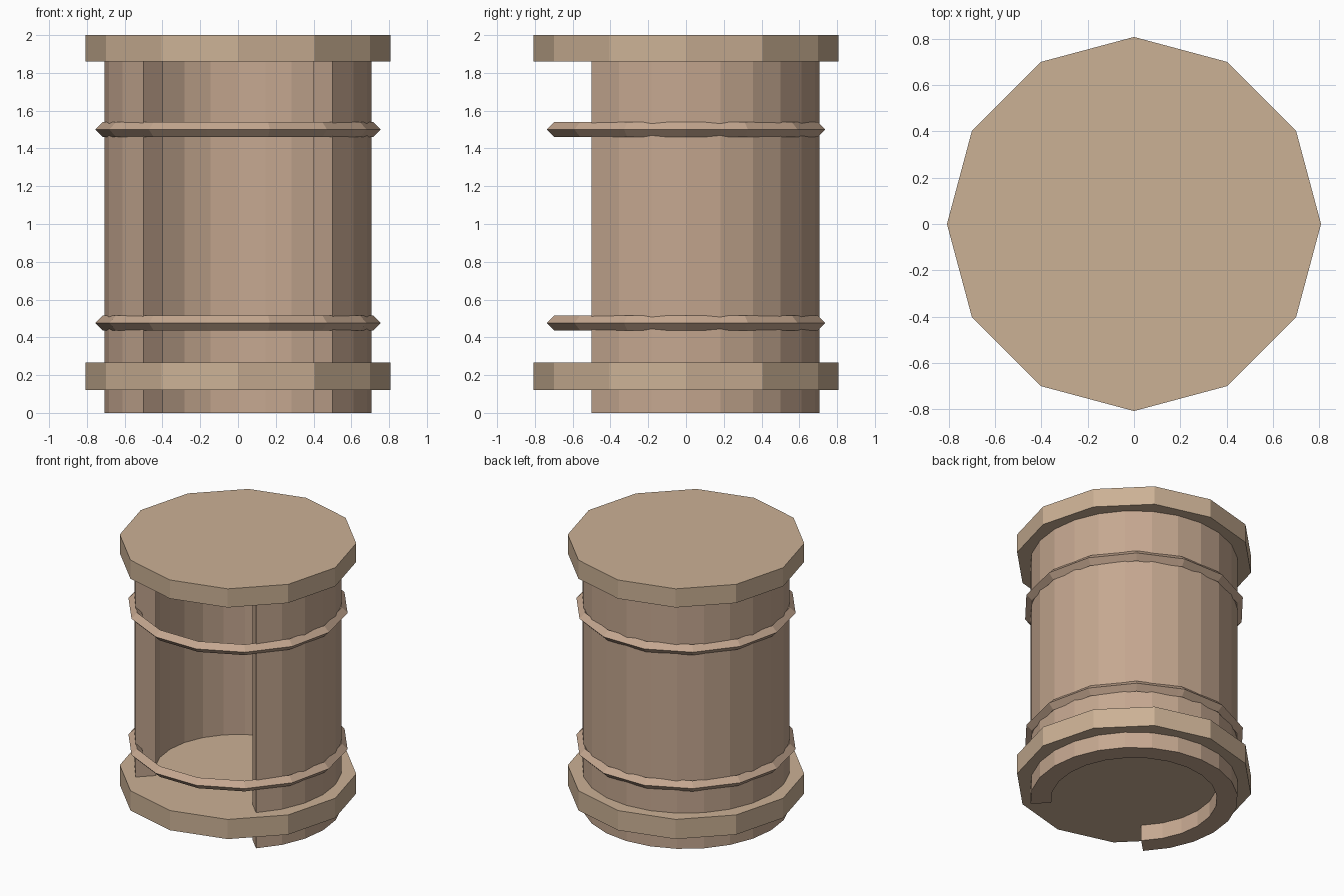
import bpy, bmesh
from math import sin, cos, radians

if "Cube" in bpy.data.objects:
    bpy.data.objects.remove(bpy.data.objects["Cube"])


def material(name, rgb):
    m = bpy.data.materials.new(name)
    m.diffuse_color = (*rgb, 1)
    m.use_nodes = True
    m.node_tree.nodes["Principled BSDF"].inputs["Base Color"].default_value = m.diffuse_color
    return m


cap_tan = material("cap_tan", (0.60, 0.44, 0.30))
wall_tan = material("wall_tan", (0.56, 0.39, 0.28))


def finish(name, mat):
    ob = bpy.context.object
    ob.name = name
    ob.data.materials.append(mat)


# twelve-sided floor and lid discs
for name, z0, z1 in (("floor_disc", 0.12, 0.268), ("lid_disc", 1.86, 2.0)):
    bpy.ops.mesh.primitive_cylinder_add(vertices=12, radius=0.808, depth=z1 - z0,
                                        location=(0, 0, (z0 + z1) / 2))
    finish(name, cap_tan)

# diamond-section hoops around the wall
for name, z in (("lower_hoop", 0.476), ("upper_hoop", 1.5)):
    bpy.ops.mesh.primitive_torus_add(major_segments=14, minor_segments=4,
                                     major_radius=0.716, minor_radius=0.04,
                                     location=(0, 0, z))
    finish(name, wall_tan)

# thick wall swept 270 degrees, open at the front
bm = bmesh.new()
STEPS, Z0, Z1 = 18, 0.0, 1.9
R_OUT, R_IN = 0.707, 0.566
rings = []
for i in range(STEPS + 1):
    a = radians(-45 + 15 * i)
    rings.append([bm.verts.new((r * cos(a), r * sin(a), z))
                  for r, z in ((R_OUT, Z0), (R_OUT, Z1), (R_IN, Z1), (R_IN, Z0))])
for p, q in zip(rings, rings[1:]):
    for k in range(4):
        n = (k + 1) % 4
        bm.faces.new((p[k], q[k], q[n], p[n]))
bm.faces.new(rings[0])
bm.faces.new(rings[-1][::-1])
bmesh.ops.recalc_face_normals(bm, faces=bm.faces)
me = bpy.data.meshes.new("curved_wall")
bm.to_mesh(me)
bm.free()
wall = bpy.data.objects.new("curved_wall", me)
me.materials.append(wall_tan)
bpy.context.collection.objects.link(wall)
